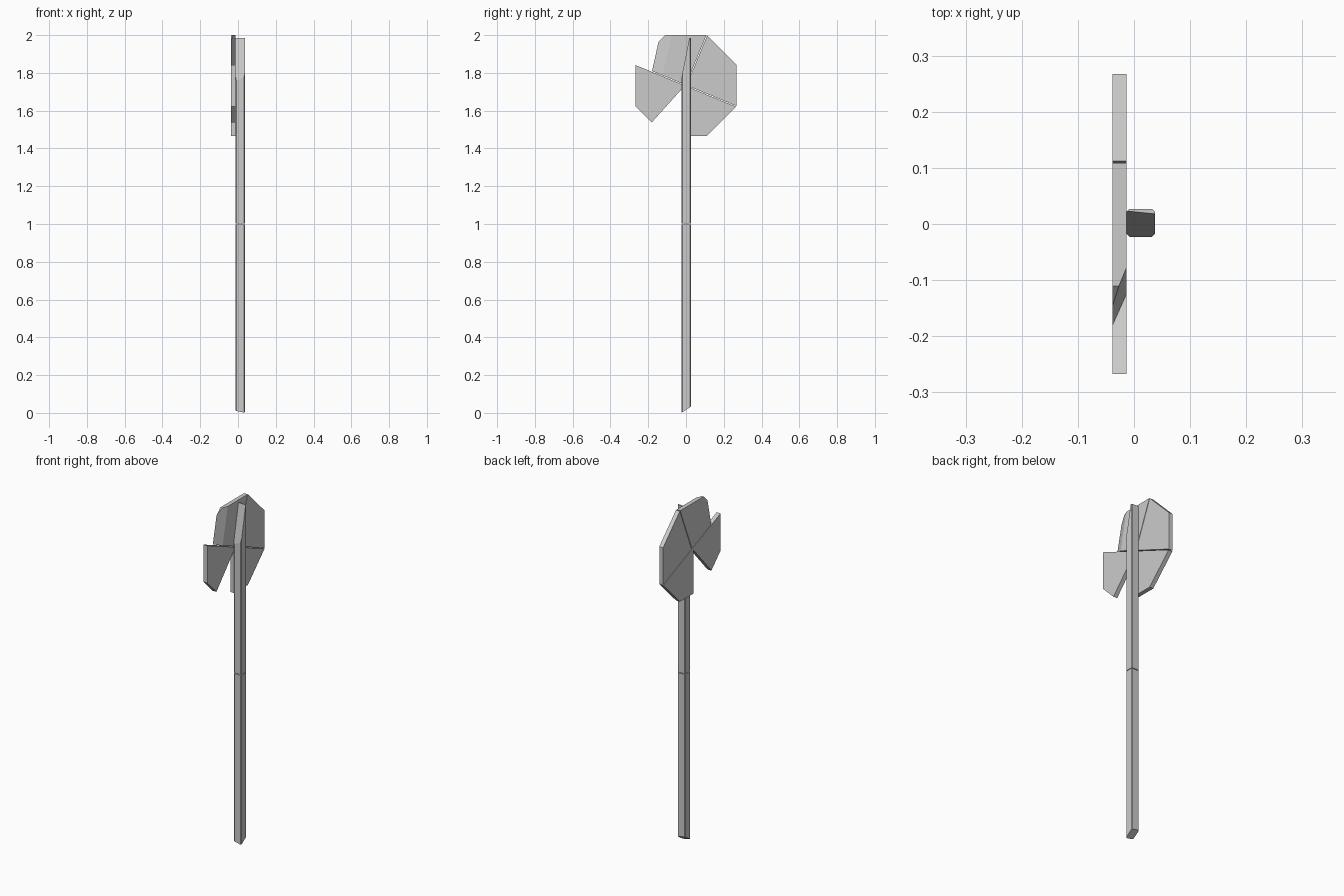
import bpy, bmesh
from math import radians, sin, cos, tan
from mathutils import Vector

if "Cube" in bpy.data.objects:
    bpy.data.objects.remove(bpy.data.objects["Cube"])


def prism(points, axis):
    """Closed prism: polygon of 3D points swept along axis."""
    bm = bmesh.new()
    face = bm.faces.new([bm.verts.new(p) for p in points])
    ext = bmesh.ops.extrude_face_region(bm, geom=[face], use_keep_orig=True)
    moved = [g for g in ext["geom"] if isinstance(g, bmesh.types.BMVert)]
    bmesh.ops.translate(bm, verts=moved, vec=axis)
    bmesh.ops.recalc_face_normals(bm, faces=bm.faces)
    return bm


def cut(bm, co, no):
    """Slice off everything on the +normal side and cap the hole."""
    res = bmesh.ops.bisect_plane(bm, geom=bm.verts[:] + bm.edges[:] + bm.faces[:],
                                 plane_co=co, plane_no=Vector(no).normalized(),
                                 clear_outer=True)
    edges = [g for g in res["geom_cut"] if isinstance(g, bmesh.types.BMEdge)]
    if edges:
        bmesh.ops.edgeloop_fill(bm, edges=edges)
    bmesh.ops.recalc_face_normals(bm, faces=bm.faces)


def finish(bm, name):
    mesh = bpy.data.meshes.new(name)
    bm.to_mesh(mesh)
    bm.free()
    bpy.context.collection.objects.link(bpy.data.objects.new(name, mesh))


# Post: square section with chamfered corners
X0, X1, Y0, Y1, C = -0.013, 0.037, -0.023, 0.027, 0.005
SECTION = [(X0 + C, Y0), (X1 - C, Y0), (X1, Y0 + C), (X1, Y1 - C),
           (X1 - C, Y1), (X0 + C, Y1), (X0, Y1 - C), (X0, Y0 + C)]


def post(z0, z1):
    return prism([(x, y, z0) for x, y in SECTION], (0, 0, z1 - z0))


# Lower post, snapped off at a slant at the foot
lower = post(-0.1, 0.998)
cut(lower, (X1, Y0, 0.001), (-0.2, 0.65, -1))
finish(lower, "lower_post")

# Upper post, sheared to a steep splinter at the top
upper = post(1.002, 1.985)
cut(upper, (0.012, 0.0195, 1.98), (-0.1, -1, 0.2))
finish(upper, "upper_post")

# Broken octagonal sign plate: each shard is the octagon cut by two spokes
CZ, R, GAP = 1.733, 0.267, 0.002
BACK, FRONT = -0.038, -0.013


def octagon():
    r = R / cos(radians(22.5))
    return prism([(BACK, r * cos(a), CZ + r * sin(a))
                  for a in (radians(22.5 + 45 * i) for i in range(8))],
                 (FRONT - BACK, 0, 0))


def shard(a0, a1, off0=GAP, off1=GAP):
    bm = octagon()
    for ang, side, off in ((a0, 1, off0), (a1, -1, off1)):
        a = radians(ang)
        n = Vector((0, sin(a), -cos(a))) * side   # points out of the wedge
        cut(bm, Vector((0, 0, CZ)) - n * off, n)
    return bm


# Top shard with a slanted broken edge
top = shard(67.5, 157.5)
p = Vector((BACK, -0.145, 1.967))
n = (Vector((BACK, -0.182, 1.80)) - p).cross(Vector((FRONT, -0.077, 2.0)) - p)
cut(top, p, n if n.y < 0 else -n)
finish(top, "top_shard")

finish(shard(-22.5, 67.5), "side_shard")
finish(shard(-90, -22.5, off0=-0.015), "bottom_shard")
finish(shard(157.5, 228, off1=0.004), "hanging_shard")
